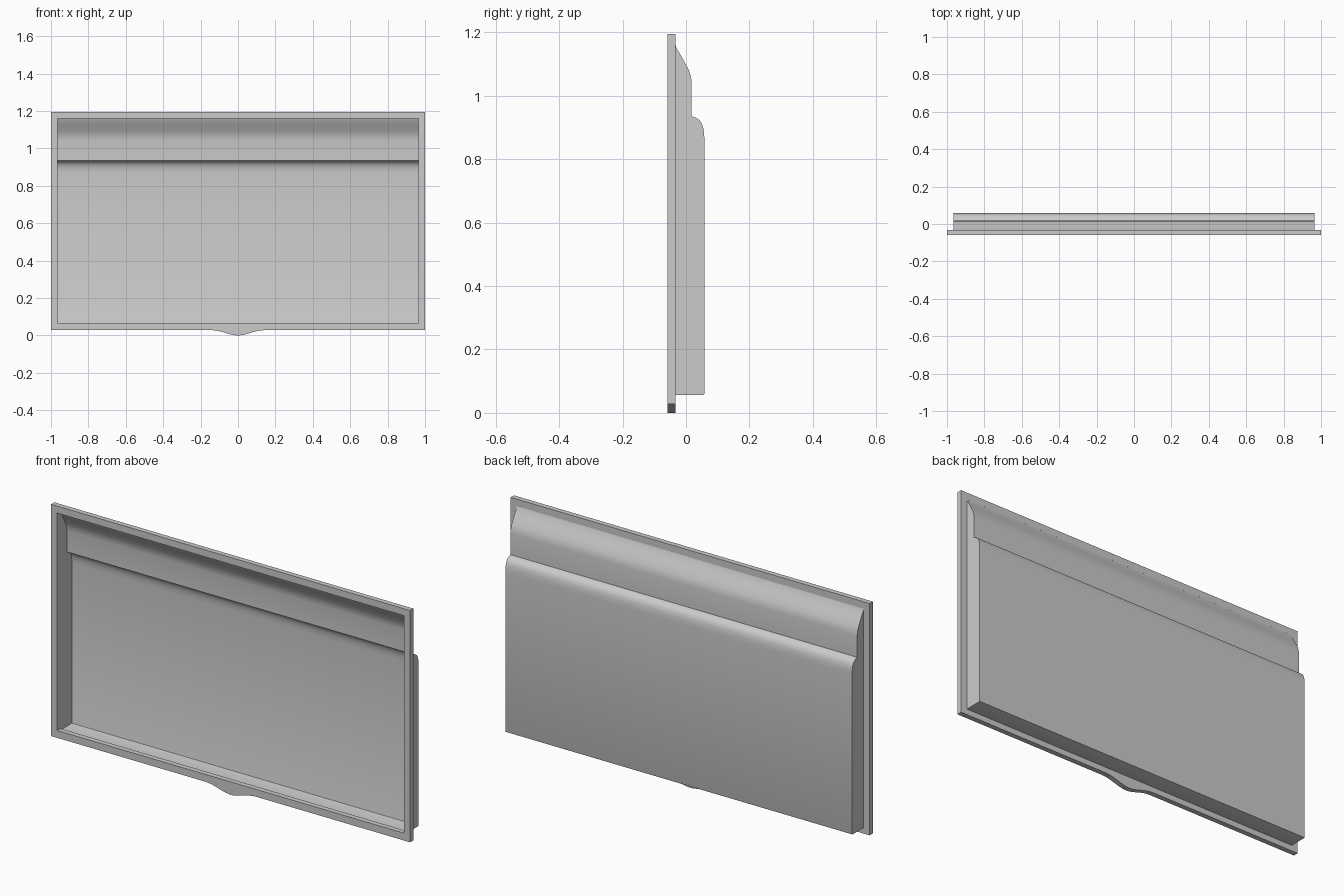
import bpy, bmesh, math

cube = bpy.data.objects.get("Cube")
if cube:
    bpy.data.objects.remove(cube)

# One plain grey for the whole moulding
grey = bpy.data.materials.new("light grey plastic")
grey.use_nodes = True
colour = (0.6, 0.6, 0.6, 1)
grey.diffuse_color = colour
grey.node_tree.nodes["Principled BSDF"].inputs["Base Color"].default_value = colour


def finish(obj):
    """Smooth the gentle curves and keep the corners crisp."""
    bpy.ops.object.select_all(action='DESELECT')
    obj.select_set(True)
    bpy.context.view_layer.objects.active = obj
    bpy.ops.object.shade_smooth_by_angle(angle=math.radians(32))


def add_outline(curve, points):
    spline = curve.splines.new('POLY')
    spline.points.add(len(points) - 1)
    for point, (x, z) in zip(spline.points, points):
        point.co = (x, z, 0, 1)
    spline.use_cyclic_u = True


# Front frame: rectangular rim with a bell-shaped finger tab below
BASE, TOP, TAB = 0.028, 1.195, 0.16
steps = 24
tab = []
for i in range(steps + 1):
    x = -TAB + 2 * TAB * i / steps
    bell = ((1 + math.cos(math.pi * x / TAB)) / 2) ** 1.4
    tab.append((x, BASE * (1 - bell)))
outer = [(-1, TOP), (-1, BASE)] + tab + [(1, BASE), (1, TOP)]
W, LOW, HIGH = 0.966, 0.065, 1.16
inner = [(-W, LOW), (W, LOW), (W, HIGH), (-W, HIGH)]

curve = bpy.data.curves.new("frame_outline", 'CURVE')
curve.dimensions = '2D'
curve.fill_mode = 'BOTH'
curve.extrude = 0.013
add_outline(curve, outer)
add_outline(curve, inner)
curve.materials.append(grey)
frame = bpy.data.objects.new("front_frame", curve)
bpy.context.collection.objects.link(frame)
frame.rotation_euler.x = math.pi / 2
frame.location.y = -0.046
bpy.ops.object.select_all(action='DESELECT')
frame.select_set(True)
bpy.context.view_layer.objects.active = frame
bpy.ops.object.convert(target='MESH')
frame = bpy.context.view_layer.objects.active
bm = bmesh.new()
bm.from_mesh(frame.data)
bmesh.ops.remove_doubles(bm, verts=bm.verts, dist=0.0001)
bmesh.ops.recalc_face_normals(bm, faces=bm.faces)
bm.to_mesh(frame.data)
bm.free()
finish(frame)

# Tray: stepped side profile (y, z) swept across the width, open at the front
profile = [(-0.034, 1.163), (-0.03, 1.15), (-0.015, 1.125), (0, 1.098),
           (0.009, 1.08), (0.015, 1.063), (0.018, 1.043), (0.018, 0.935),
           (0.03, 0.931), (0.041, 0.924), (0.049, 0.914), (0.054, 0.9),
           (0.057, 0.883), (0.058, 0.862), (0.058, 0.061),
           (0.057, 0.058), (0.054, 0.057), (-0.034, 0.057)]
bm = bmesh.new()
left, right = [[bm.verts.new((x, y, z)) for y, z in profile] for x in (W, -W)]
for i in range(len(profile) - 1):
    bm.faces.new((left[i], left[i + 1], right[i + 1], right[i]))
bm.faces.new(list(reversed(left)))
bm.faces.new(right)
bmesh.ops.recalc_face_normals(bm, faces=bm.faces)
# Make the back panel face outwards
back = max(bm.faces, key=lambda f: f.calc_center_median().y)
if back.normal.y < 0:
    bmesh.ops.reverse_faces(bm, faces=bm.faces)
mesh = bpy.data.meshes.new("recessed_tray")
bm.to_mesh(mesh)
bm.free()
mesh.materials.append(grey)
tray = bpy.data.objects.new("recessed_tray", mesh)
bpy.context.collection.objects.link(tray)
finish(tray)
